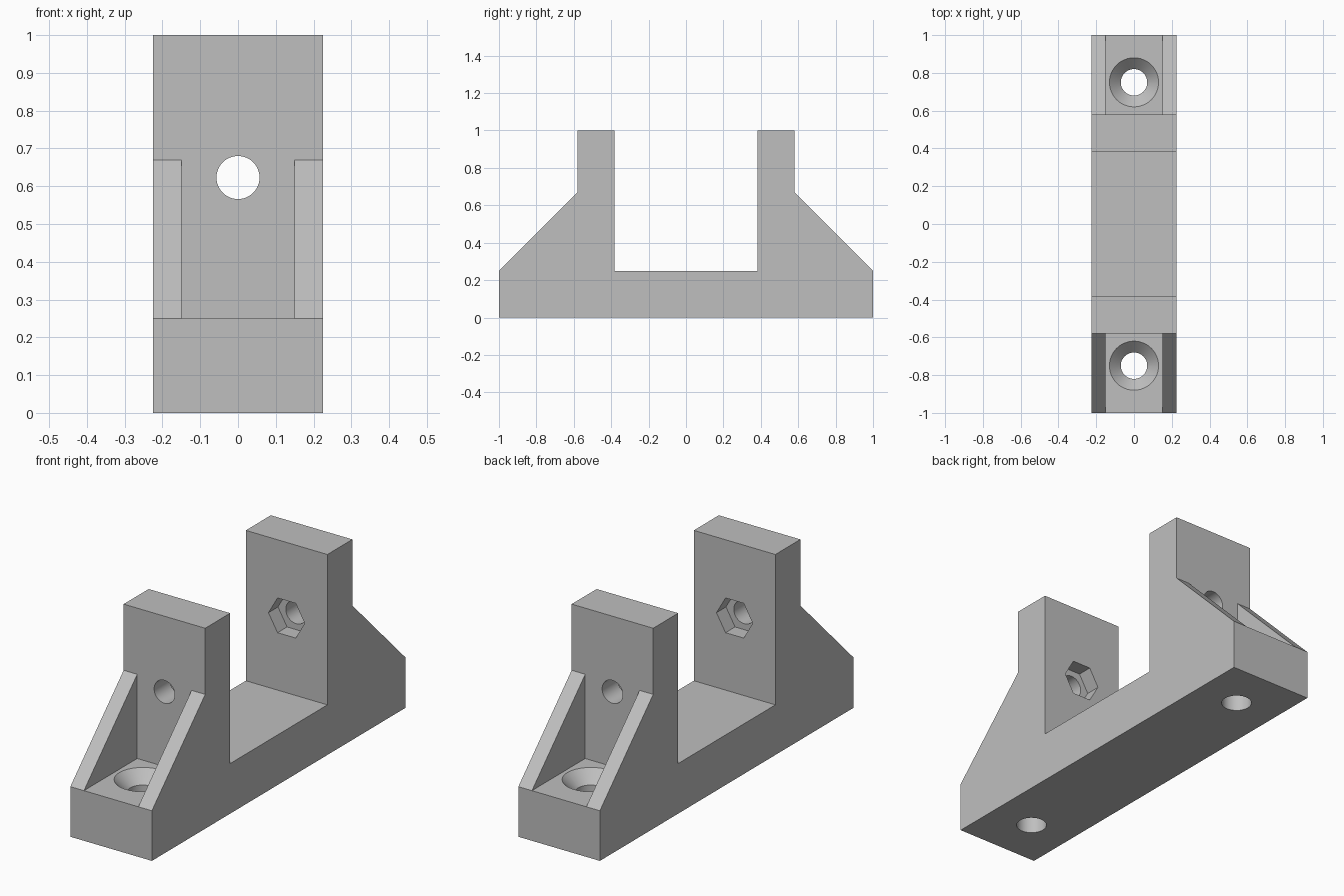
import bpy, bmesh, math
from mathutils import Matrix

cube = bpy.data.objects.get("Cube")
if cube:
    bpy.data.objects.remove(cube, do_unlink=True)

HALF_W, BASE_H = 0.225, 0.25
POST_IN, POST_OUT, RAMP_H = 0.383, 0.58, 0.67
HOLE_Z, SCREW_Y, RIB_IN = 0.623, 0.75, 0.15

grey = bpy.data.materials.new("plain_grey")
grey.use_nodes = True
grey.diffuse_color = (0.52, 0.52, 0.52, 1)
grey.node_tree.nodes["Principled BSDF"].inputs["Base Color"].default_value = grey.diffuse_color


def to_object(name, bm):
    bmesh.ops.recalc_face_normals(bm, faces=bm.faces)
    mesh = bpy.data.meshes.new(name)
    bm.to_mesh(mesh)
    bm.free()
    mesh.materials.append(grey)
    obj = bpy.data.objects.new(name, mesh)
    bpy.context.collection.objects.link(obj)
    return obj


def extrude_x(name, profile, half):
    """Side profile of (y, z) points, extruded across x."""
    bm = bmesh.new()
    face = bm.faces.new([bm.verts.new((-half, y, z)) for y, z in profile])
    out = bmesh.ops.extrude_face_region(bm, geom=[face])["geom"]
    verts = [v for v in out if isinstance(v, bmesh.types.BMVert)]
    bmesh.ops.translate(bm, verts=verts, vec=(2 * half, 0, 0))
    return to_object(name, bm)


def lathe(name, rings, sides, matrix):
    """Stack of (radius, height) rings, capped at both ends."""
    bm = bmesh.new()
    loops = []
    for r, h in rings:
        angles = [2 * math.pi * i / sides for i in range(sides)]
        loops.append([bm.verts.new((r * math.cos(a), r * math.sin(a), h)) for a in angles])
    for a, b in zip(loops, loops[1:]):
        for i in range(sides):
            j = (i + 1) % sides
            bm.faces.new((a[i], a[j], b[j], b[i]))
    bm.faces.new(loops[0][::-1])
    bm.faces.new(loops[-1])
    bm.transform(matrix)
    return to_object(name, bm)


# Bracket body: base bar, two posts and outer ramps in one profile
half_profile = [(1, 0), (1, BASE_H), (POST_OUT, RAMP_H), (POST_OUT, 1),
                (POST_IN, 1), (POST_IN, BASE_H)]
profile = half_profile + [(-y, z) for y, z in reversed(half_profile)]
bracket = extrude_x("bracket", profile, HALF_W)

cutters = []
for side, end in ((-1, "front"), (1, "back")):
    # Recess between the two ribs
    recess = [(side * y, z) for y, z in ((POST_OUT, BASE_H), (1.1, BASE_H),
                                         (1.1, 0.8), (POST_OUT, 0.8))]
    cutters.append(extrude_x(end + "_recess_cutter", recess, RIB_IN))

    # Countersunk screw hole through the base
    cutters.append(lathe(end + "_screw_cutter",
                         [(0.07, -0.1), (0.07, 0.19), (0.13, BASE_H), (0.13, 0.3)],
                         48, Matrix.Translation((0, side * SCREW_Y, 0))))

    # Bolt hole through the post, with a hexagonal nut pocket on the inner face
    across = (Matrix.Translation((0, 0, HOLE_Z))
              @ Matrix.Rotation(-side * math.pi / 2, 4, "X"))
    cutters.append(lathe(end + "_bolt_cutter", [(0.057, 0.3), (0.057, 0.7)], 48, across))
    cutters.append(lathe(end + "_nut_cutter",
                         [(0.1, 0.3), (0.1, POST_IN + 0.075)], 6, across))

for cutter in cutters:
    cutter.hide_render = True
    mod = bracket.modifiers.new(cutter.name, "BOOLEAN")
    mod.operation, mod.solver, mod.object = "DIFFERENCE", "EXACT", cutter

# Bake the cuts and drop the cutters
bpy.context.view_layer.update()
graph = bpy.context.evaluated_depsgraph_get()
baked = bpy.data.meshes.new_from_object(bracket.evaluated_get(graph))
bracket.modifiers.clear()
bracket.data = baked
for cutter in cutters:
    bpy.data.objects.remove(cutter, do_unlink=True)

# Smooth round bores, sharp everything else
bpy.ops.object.select_all(action="DESELECT")
bracket.select_set(True)
bpy.context.view_layer.objects.active = bracket
bpy.ops.object.shade_smooth_by_angle(angle=math.radians(30))
